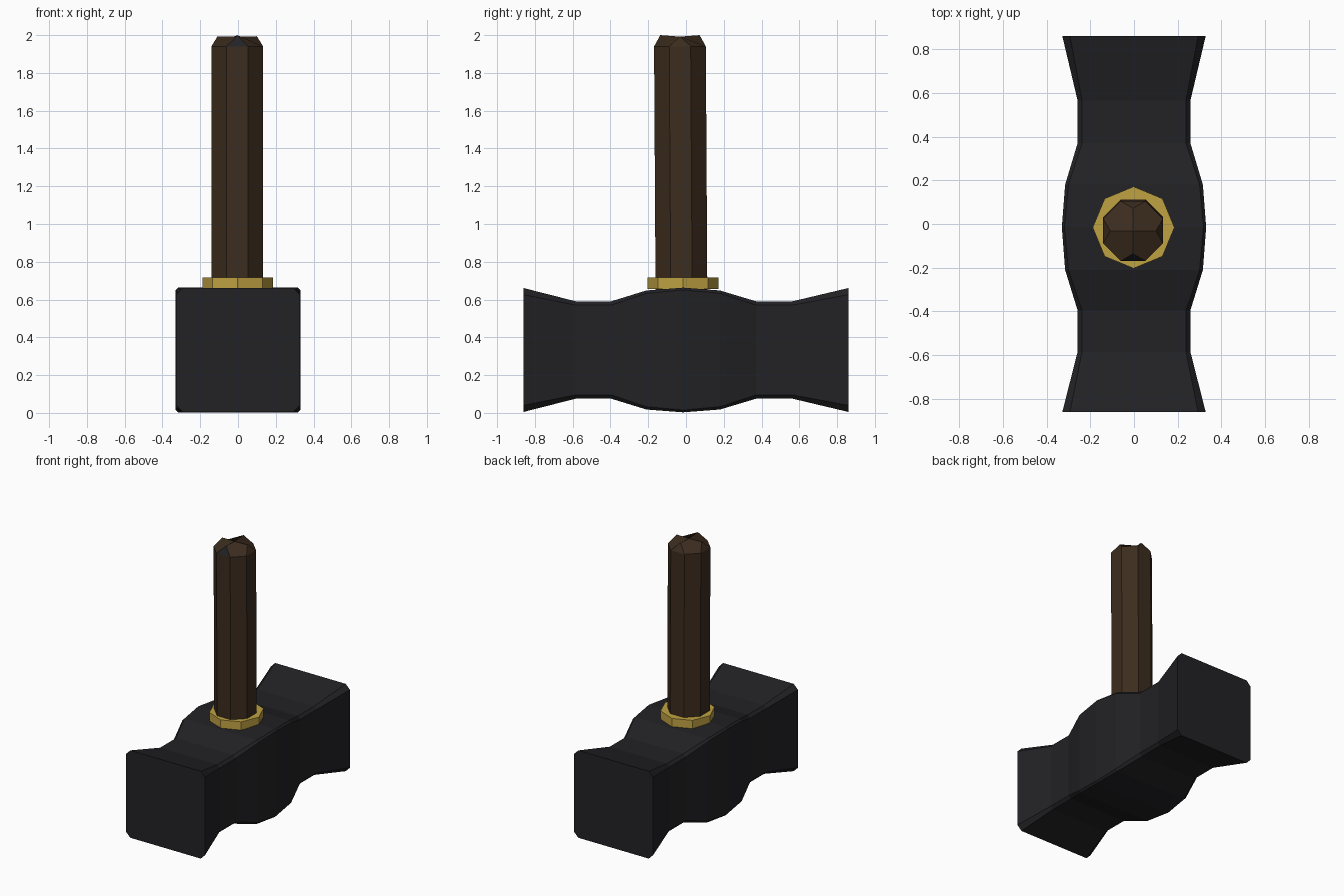
import bpy, bmesh, math

if "Cube" in bpy.data.objects:
    bpy.data.objects.remove(bpy.data.objects["Cube"])

def material(name, rgb):
    m = bpy.data.materials.new(name)
    m.diffuse_color = (*rgb, 1)
    m.use_nodes = True
    m.node_tree.nodes["Principled BSDF"].inputs["Base Color"].default_value = m.diffuse_color
    return m

IRON = material("dark_iron", (0.016, 0.016, 0.019))
WOOD = material("dark_wood", (0.045, 0.025, 0.013))
GOLD = material("gold", (0.52, 0.36, 0.055))

def loft(bm, rings, cap_start=True, cap_end=True):
    """Skin a list of equal-length point rings; returns the vertex rings."""
    vs = [[bm.verts.new(p) for p in r] for r in rings]
    n = len(rings[0])
    for a, b in zip(vs, vs[1:]):
        for i in range(n):
            j = (i + 1) % n
            bm.faces.new((a[i], a[j], b[j], b[i]))
    if cap_start:
        bm.faces.new(vs[0][::-1])
    if cap_end:
        bm.faces.new(vs[-1])
    return vs

def finish(bm, name, *mats):
    bmesh.ops.recalc_face_normals(bm, faces=bm.faces)
    me = bpy.data.meshes.new(name)
    bm.to_mesh(me)
    bm.free()
    for m in mats:
        me.materials.append(m)
    ob = bpy.data.objects.new(name, me)
    bpy.context.collection.objects.link(ob)
    return ob

def octagon(cx, cy, z, r, turn):
    return [(cx + r * math.cos(math.radians(45 * i + turn)),
             cy + r * math.sin(math.radians(45 * i + turn)), z) for i in range(8)]

# Hammer head: chamfered square sections (y, half size, chamfer) along y
def section(y, h, c):
    k = h - c
    pts = [(h, -k), (h, k), (k, h), (-k, h), (-h, k), (-h, -k), (-k, -h), (k, -h)]
    return [(x, y, 0.333 + z) for x, z in pts]

head = bmesh.new()
loft(head, [section(*s) for s in (
    (-0.86, 0.328, 0.035), (-0.585, 0.258, 0.02), (-0.395, 0.258, 0.02),
    (-0.21, 0.315, 0.015), (-0.015, 0.33, 0.012), (0.18, 0.315, 0.015),
    (0.37, 0.258, 0.02), (0.565, 0.258, 0.02), (0.86, 0.328, 0.035))])
finish(head, "hammer_head", IRON)

# Collar: octagonal band with its corners on the axes
collar = bmesh.new()
loft(collar, [octagon(-0.002, -0.016, z, 0.187, 0) for z in (0.655, 0.717)])
finish(collar, "collar", GOLD)

# Handle: octagonal shaft whose end is four facets and four small triangles
shaft = bmesh.new()
R = 0.137 / math.cos(math.pi / 8)
CX, CY = -0.004, -0.032
rings = loft(shaft, [octagon(CX, -0.024, 0.64, R, 22.5),
                     octagon(CX, CY, 1.94, R, 22.5)], cap_end=False)
rim = rings[1]
centre = shaft.verts.new((CX, CY, 1.992))
# Peaks lie over the right, back, left and front flats in turn
peaks = [shaft.verts.new((CX + 0.104 * x, CY + 0.104 * y, 2.0 if y else 1.994))
         for x, y in ((1, 0), (0, 1), (-1, 0), (0, -1))]
for k in range(4):
    a, b, c = rim[2 * k - 1], rim[2 * k], rim[2 * k + 1]
    tri = shaft.faces.new((a, b, peaks[k]))
    tri.material_index = 1 if k == 3 else 0
    shaft.faces.new((b, c, peaks[(k + 1) % 4], centre, peaks[k]))
finish(shaft, "handle", WOOD, IRON)
